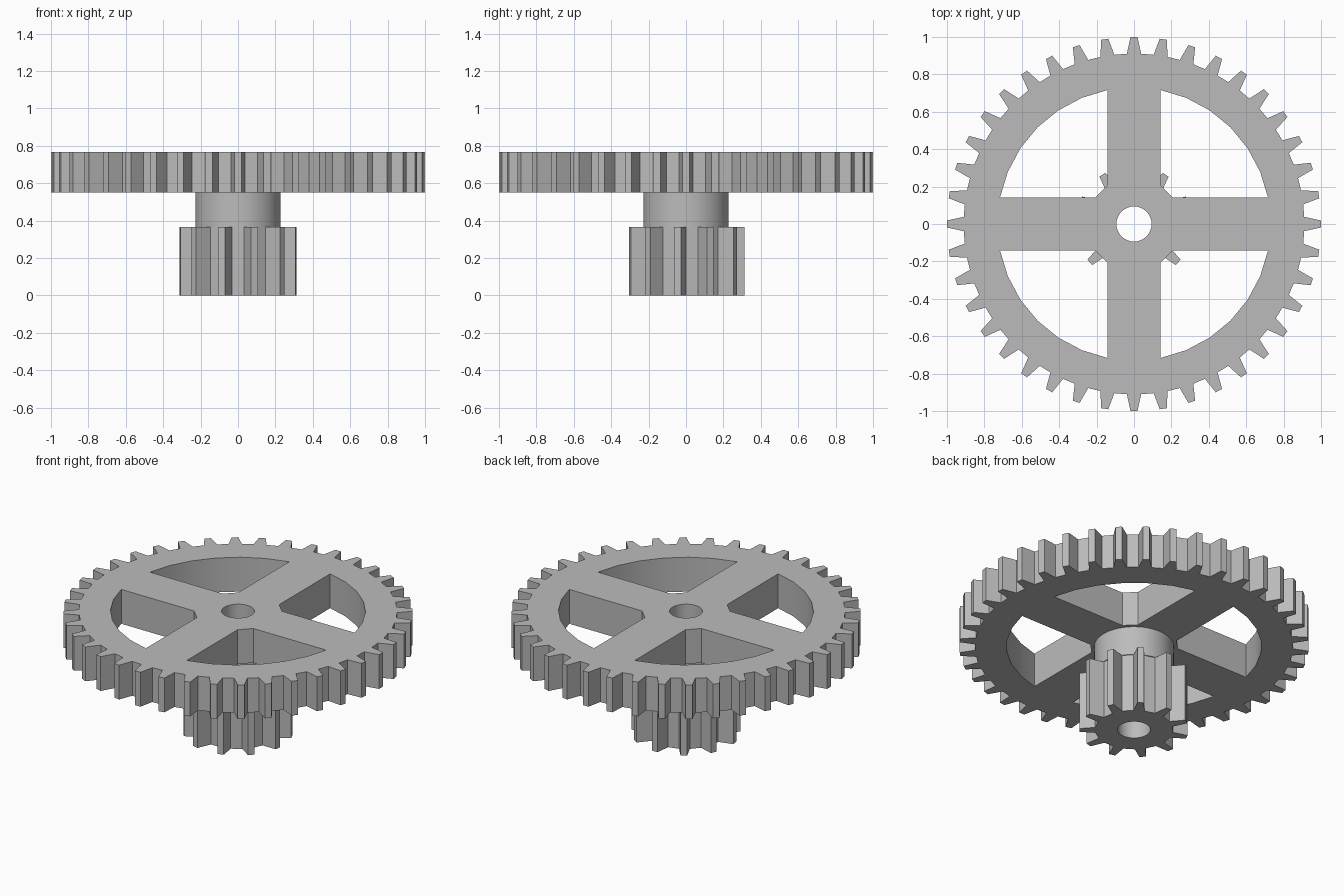
import bpy
import bmesh
from math import pi, sin, cos, radians
from mathutils import Matrix, Vector

cube = bpy.data.objects.get("Cube")
if cube:
    bpy.data.objects.remove(cube)

# Single plain material
GREY = (0.5, 0.5, 0.5, 1)
metal = bpy.data.materials.new("plain grey")
metal.use_nodes = True
metal.diffuse_color = GREY
metal.node_tree.nodes["Principled BSDF"].inputs["Base Color"].default_value = GREY

BORE = 0.094


def circle(radius, count=32):
    return [(radius * cos(2 * pi * i / count), radius * sin(2 * pi * i / count))
            for i in range(count)]


def gear_outline(teeth, tip, root, tip_half, base_half):
    """Tapered straight-sided teeth, the first one pointing along +y."""
    tooth = [(base_half, root), (tip_half, tip), (-tip_half, tip), (-base_half, root)]
    points = []
    for i in range(teeth):
        turn = Matrix.Rotation(2 * pi * i / teeth, 2)
        points += [tuple(turn @ Vector(p)) for p in tooth]
    return points


def pocket(quarter):
    """Opening between two spokes, with a faceted rim arc and a clipped hub corner."""
    spoke, corner, rim = 0.143, 0.207, 0.73
    arc = [(rim * cos(radians(a * 11.25)), rim * sin(radians(a * 11.25)))
           for a in range(1, 8)]
    arc[0] = (arc[0][0], spoke)
    arc[-1] = (spoke, arc[-1][1])
    turn = Matrix.Rotation(quarter * pi / 2, 2)
    return [tuple(turn @ Vector(p)) for p in [(corner, spoke)] + arc + [(spoke, corner)]]


def plate(name, outline, holes, bottom, top):
    """Extrude an outline with holes between two heights."""
    bm = bmesh.new()
    for loop in [outline] + holes:
        verts = [bm.verts.new((x, y, bottom)) for x, y in loop]
        for a, b in zip(verts, verts[1:] + verts[:1]):
            bm.edges.new((a, b))
    bmesh.ops.triangle_fill(bm, edges=bm.edges[:], use_beauty=True)
    result = bmesh.ops.extrude_face_region(bm, geom=bm.faces[:], use_keep_orig=True)
    moved = [g for g in result["geom"] if isinstance(g, bmesh.types.BMVert)]
    bmesh.ops.translate(bm, verts=moved, vec=(0, 0, top - bottom))
    bmesh.ops.recalc_face_normals(bm, faces=bm.faces[:])
    mesh = bpy.data.meshes.new(name)
    bm.to_mesh(mesh)
    bm.free()
    mesh.materials.append(metal)
    obj = bpy.data.objects.new(name, mesh)
    bpy.context.collection.objects.link(obj)
    bpy.ops.object.select_all(action="DESELECT")
    obj.select_set(True)
    bpy.context.view_layer.objects.active = obj
    bpy.ops.object.shade_smooth_by_angle(angle=radians(15))
    return obj


# Large spoked wheel, collar below it and small pinion at the base
plate("spoked_wheel", gear_outline(40, 1.0, 0.91, 0.019, 0.038),
      [circle(BORE)] + [pocket(q) for q in range(4)], 0.55, 0.767)
plate("collar", circle(0.228, 64), [circle(BORE)], 0.367, 0.55)
plate("pinion", gear_outline(11, 0.313, 0.222, 0.019, 0.031),
      [circle(BORE)], 0, 0.367)
